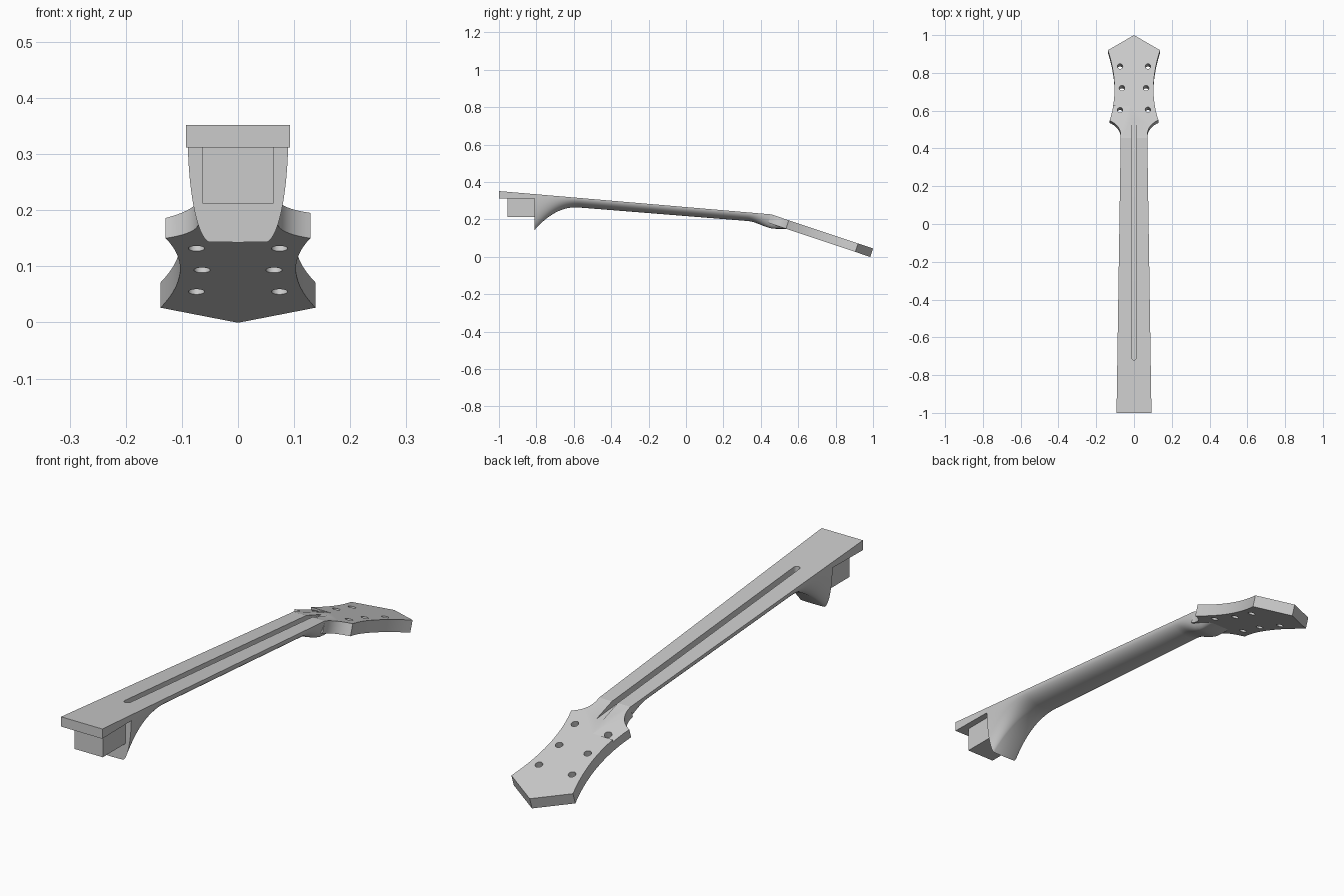
import bpy, bmesh
from math import sin, cos, pi, atan2
from mathutils import Vector

if "Cube" in bpy.data.objects:
    bpy.data.objects.remove(bpy.data.objects["Cube"])

mat = bpy.data.materials.new("plain grey")
mat.use_nodes = True
grey = (0.6, 0.6, 0.6, 1)
mat.diffuse_color = grey
mat.node_tree.nodes["Principled BSDF"].inputs["Base Color"].default_value = grey

KINK = 0.455          # where the headstock tilts back
HEEL = -0.81          # front face of the heel


def board(y):         # playing surface height
    return 0.266 - 0.0855 * y


def head(y):          # headstock surface height
    return board(KINK) - 0.335 * (y - KINK)


def half_width(y):
    return 0.0925 - 0.0152 * (y + 1)


def clamp(v):
    return max(0.0, min(1.0, v))


def make(name, bm):
    bmesh.ops.recalc_face_normals(bm, faces=bm.faces)
    me = bpy.data.meshes.new(name)
    bm.to_mesh(me)
    bm.free()
    ob = bpy.data.objects.new(name, me)
    bpy.context.collection.objects.link(ob)
    me.materials.append(mat)
    return ob


def prism(name, outline, offset):
    """Extrude a closed outline along an offset."""
    bm = bmesh.new()
    face = bm.faces.new([bm.verts.new(p) for p in outline])
    new = bmesh.ops.extrude_face_region(bm, geom=[face])["geom"]
    bmesh.ops.translate(bm, vec=offset, verts=[v for v in new if isinstance(v, bmesh.types.BMVert)])
    return make(name, bm)


def hull(name, points):
    bm = bmesh.new()
    for p in points:
        bm.verts.new(p)
    bmesh.ops.convex_hull(bm, input=bm.verts)
    return make(name, bm)


def select(ob):
    bpy.ops.object.select_all(action='DESELECT')
    ob.select_set(True)
    bpy.context.view_layer.objects.active = ob


def cut(ob, cutter):
    mod = ob.modifiers.new("cut", 'BOOLEAN')
    mod.operation = 'DIFFERENCE'
    mod.solver = 'EXACT'
    mod.object = cutter
    select(ob)
    bpy.ops.object.modifier_apply(modifier=mod.name)


def bezier(a, b, c, n=14):
    a, b, c = Vector(a), Vector(b), Vector(c)
    return [a * (1 - t) ** 2 + b * 2 * t * (1 - t) + c * t * t for t in (i / n for i in range(n + 1))]


# Neck shaft: rounded sections swelling into the heel and the volute
def section(y, n=32):
    heel = clamp((-0.57 - y) / 0.24)
    v = clamp((y - 0.33) / 0.14)
    volute = v * v * (3 - 2 * v)
    bottom = 0.218 - 0.08 * y - 0.14 * heel ** 2.1 - 0.03 * volute
    bottom = max(bottom, 0.15)if y > 0 else bottom
    top = board(y) if y <= KINK else head(y) - 0.005
    flat = 0.54 * heel + 0.5 * volute
    w = half_width(y)
    ring = [(w, y, top)]
    for i in range(1, n):
        a = pi * i / n
        side = 1 if cos(a) > 0 else -1
        x = cos(a) * (1 - flat) + flat * side * (abs(cos(a)) > 1e-6)
        ring.append((w * x, y, top - (top - bottom) * sin(a)))
    return ring + [(-w, y, top)]


stations = [HEEL + 0.24 * i / 20 for i in range(21)] + [-0.3, 0, 0.2]
stations += [0.33 + 0.125 * i / 10 for i in range(11)] + [KINK + 0.004, 0.48, 0.5, 0.52, 0.54]
bm = bmesh.new()
rings = [[bm.verts.new(p) for p in section(y)] for y in stations]
for r, s in zip(rings, rings[1:]):
    for i in range(len(r)):
        j = (i + 1) % len(r)
        bm.faces.new((r[i], r[j], s[j], s[i]))
bm.faces.new(rings[0])
bm.faces.new(rings[-1])
neck = make("neck_shaft", bm)

# Board overhang and tenon block beyond the heel
overhang = hull("board_overhang", [(s * half_width(y), y, z) for s in (-1, 1)
                                   for y in (-1, HEEL) for z in (board(y), 0.312)])
tenon = hull("heel_tenon", [(x, y, z) for x in (-0.063, 0.063)
                            for y in (-0.955, HEEL + 0.01) for z in (0.212, 0.315)])

# Headstock plate: flared foot, waisted sides and pointed tip
half = [Vector((half_width(KINK), KINK))]
half += bezier((0.07, 0.47), (0.072, 0.525), (0.129, 0.55))
half += bezier((0.129, 0.55), (0.073, 0.72), (0.138, 0.92))[1:]
outline = half + [Vector((0, 1))] + [Vector((-p.x, p.y)) for p in reversed(half)]
tilt = atan2(0.335, 1)
normal = Vector((0, sin(tilt), cos(tilt)))
headstock = prism("headstock", [(p.x, p.y, head(p.y)) for p in outline], normal * -0.0475)

# Sunken corner of the headstock face
corner = [(-0.02, 0.625, 0), (-0.07, 0.46, 0), (-0.15, 0.47, 0.01), (-0.15, 0.625, 0.015)]
relief = hull("relief_cutter", [(x, y, head(y) - d + up) for x, y, d in corner for up in (0, 0.06)])
cutters = [relief]
cut(headstock, relief)

# Tuner holes
for x, y in ((0.074, 0.605), (0.064, 0.72), (0.074, 0.835)):
    for s in (-1, 1):
        bm = bmesh.new()
        bmesh.ops.create_cone(bm, cap_ends=True, segments=24, radius1=0.0145, radius2=0.0145, depth=0.2)
        hole = make("hole_cutter", bm)
        hole.location = (s * x, y, head(y))
        hole.rotation_euler.x = -tilt
        cutters.append(hole)
        bpy.context.view_layer.update()
        cut(headstock, hole)

# Rod channel running out through the headstock face
channel = [(0.013 * cos(a), -0.707 + 0.013 * sin(a)) for a in (pi + pi * i / 10 for i in range(11))]
channel += [(0.013, 0.6), (-0.013, 0.6)]
rod = prism("channel_cutter", [(x, y, board(y) - 0.025) for x, y in channel], (0, 0, 0.12))
cutters.append(rod)
cut(neck, rod)
cut(headstock, rod)

for c in cutters:
    bpy.data.objects.remove(c)
for ob in (neck, headstock):
    select(ob)
    bpy.ops.object.shade_smooth_by_angle(angle=0.6)
